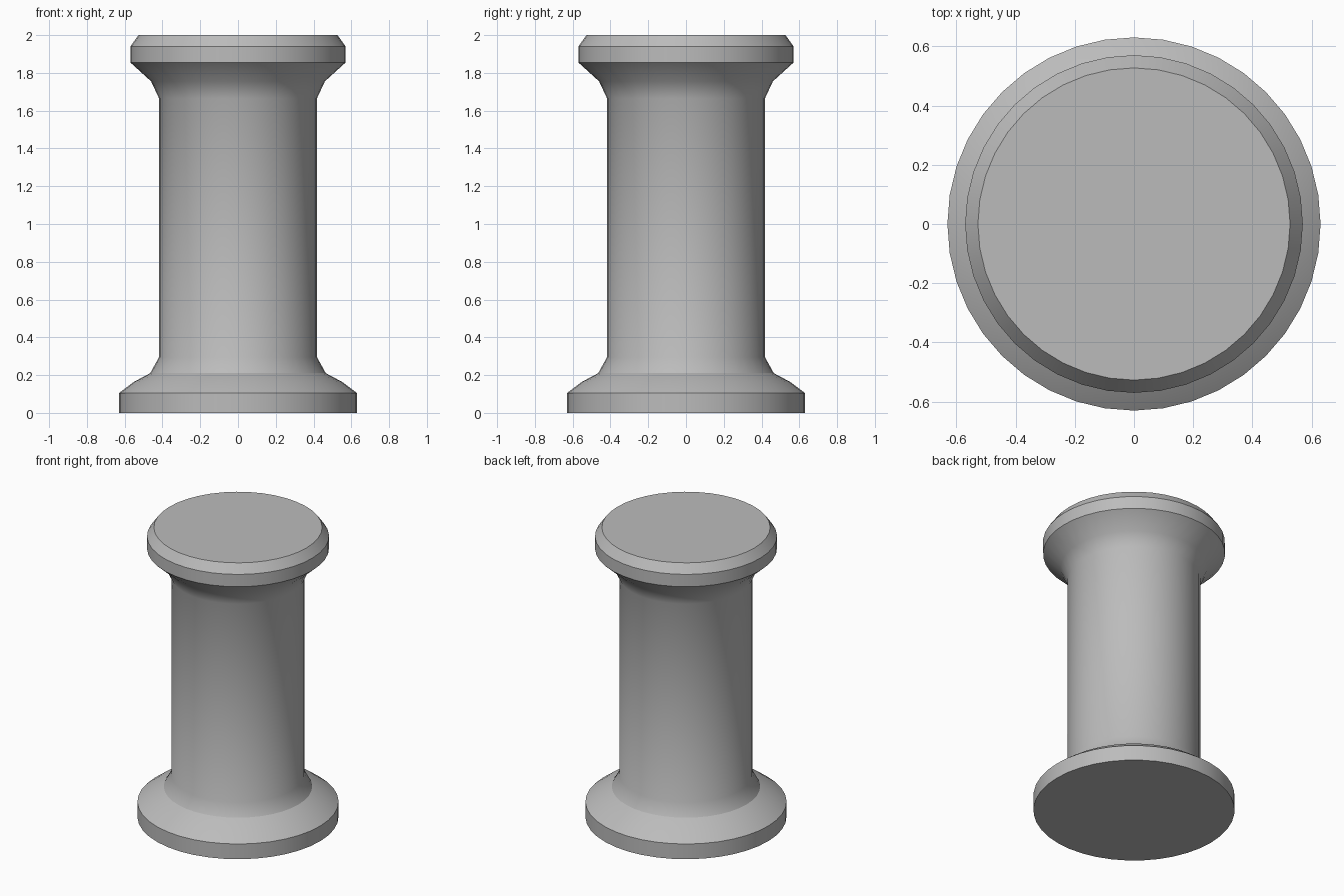
import bpy, bmesh, math

old = bpy.data.objects.get("Cube")
if old:
    bpy.data.objects.remove(old, do_unlink=True)

SIDES = 40

# Plain grey finish
grey = bpy.data.materials.new("mid_grey")
grey.use_nodes = True
colour = (0.5, 0.5, 0.5, 1)
grey.diffuse_color = colour
grey.node_tree.nodes["Principled BSDF"].inputs["Base Color"].default_value = colour

# Turned profile (radius, height): foot, flare, shaft, flare, chamfered cap
profile = [
    (0.63, 0.0), (0.63, 0.105), (0.55, 0.165), (0.465, 0.21), (0.418, 0.295),
    (0.418, 1.665), (0.46, 1.755), (0.57, 1.855), (0.57, 1.94), (0.527, 2.0),
]


def lathe(name, points, material):
    """Closed turned solid around the z axis."""
    bm = bmesh.new()
    rings = []
    for r, z in points:
        angles = [math.tau * i / SIDES for i in range(SIDES)]
        rings.append([bm.verts.new((r * math.cos(a), r * math.sin(a), z)) for a in angles])
    for low, high in zip(rings, rings[1:]):
        for i in range(SIDES):
            j = (i + 1) % SIDES
            bm.faces.new((low[i], low[j], high[j], high[i]))
    bm.faces.new(rings[0][::-1])
    bm.faces.new(rings[-1])
    mesh = bpy.data.meshes.new(name)
    bm.to_mesh(mesh)
    bm.free()
    mesh.materials.append(material)
    obj = bpy.data.objects.new(name, mesh)
    bpy.context.collection.objects.link(obj)
    return obj


# Spool-shaped column, smooth with sharp rims
column = lathe("spool_column", profile, grey)
bpy.ops.object.select_all(action="DESELECT")
column.select_set(True)
bpy.context.view_layer.objects.active = column
bpy.ops.object.shade_smooth_by_angle(angle=math.radians(30))
